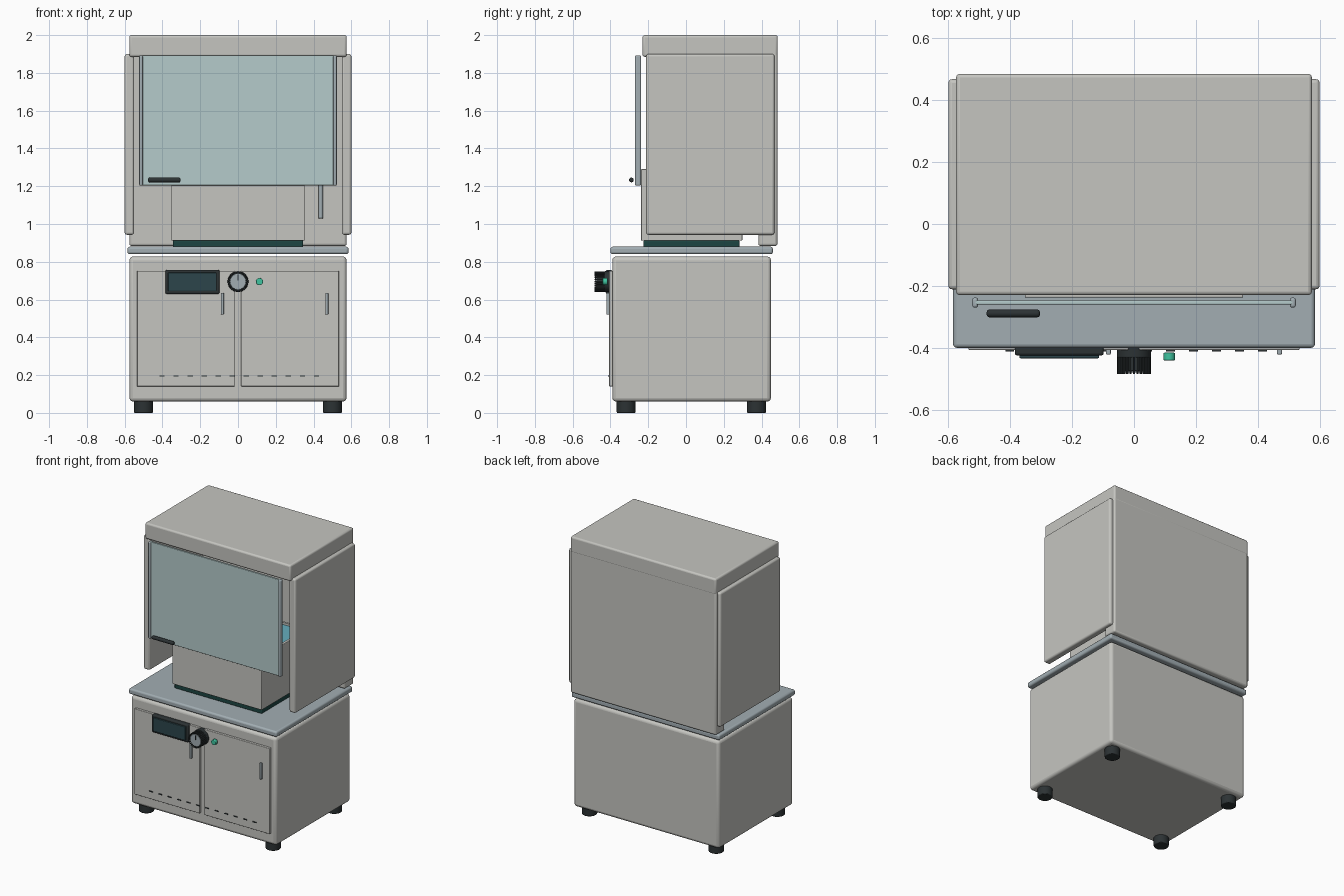
import bpy, math

if "Cube" in bpy.data.objects:
    bpy.data.objects.remove(bpy.data.objects["Cube"])

def mat(name, rgb):
    m = bpy.data.materials.new(name)
    m.diffuse_color = (*rgb, 1)
    m.use_nodes = True
    m.node_tree.nodes["Principled BSDF"].inputs["Base Color"].default_value = m.diffuse_color
    return m

BODY = mat("warm_grey", (0.56, 0.56, 0.53))
STEEL = mat("steel", (0.36, 0.42, 0.45))
DARK = mat("dark_plastic", (0.025, 0.032, 0.034))
SCREEN = mat("screen", (0.025, 0.06, 0.07))
TRAY = mat("tray_green", (0.012, 0.06, 0.055))
GLASS = mat("glass", (0.46, 0.60, 0.60))
LIQUID = mat("liquid", (0.13, 0.42, 0.52))
GREEN = mat("button_green", (0.05, 0.55, 0.35))

def finish(o, name, m, bevel, seg=3):
    o.name = name
    o.data.materials.append(m)
    if bevel:
        b = o.modifiers.new("bevel", 'BEVEL')
        b.width, b.segments, b.limit_method = bevel, seg, 'ANGLE'
        b.angle_limit = math.radians(40)
    bpy.ops.object.shade_smooth_by_angle(angle=math.radians(35))
    return o

def box(name, x, y, z, m=BODY, bevel=0.0):
    """Box from (min, max) ranges on each axis."""
    bpy.ops.mesh.primitive_cube_add(size=1)
    o = bpy.context.object
    for v in o.data.vertices:
        v.co = [r[0] if c < 0 else r[1] for c, r in zip(v.co, (x, y, z))]
    return finish(o, name, m, bevel)

def cyl(name, a, b, r, m, bevel=0.0, n=32):
    """Cylinder along one axis between the points a and b."""
    d = [q - p for p, q in zip(a, b)]
    axis = max(range(3), key=lambda i: abs(d[i]))
    rot = [(0, math.pi / 2, 0), (math.pi / 2, 0, 0), (0, 0, 0)][axis]
    bpy.ops.mesh.primitive_cylinder_add(vertices=n, radius=r, depth=abs(d[axis]),
        location=[(p + q) / 2 for p, q in zip(a, b)], rotation=rot)
    return finish(bpy.context.object, name, m, bevel)

# Lower cabinet, feet and worktop
box("cabinet", (-0.575, 0.575), (-0.39, 0.45), (0.06, 0.828), BODY, 0.02)
for x in (-0.5, 0.5):
    for y in (-0.317, 0.373):
        cyl("foot", (x, y, 0), (x, y, 0.065), 0.05, DARK, 0.005)
box("worktop", (-0.585, 0.585), (-0.40, 0.46), (0.84, 0.88), STEEL, 0.012)

# Doors with handles
for x0, x1, hx in ((-0.535, -0.018, -0.083), (0.016, 0.535, 0.47)):
    box("door", (x0, x1), (-0.407, -0.385), (0.14, 0.752), BODY, 0.004)
    box("door_handle", (hx - 0.008, hx + 0.008), (-0.422, -0.402), (0.52, 0.636), STEEL, 0.004)

# Row of vent slots
for i in range(12):
    x = -0.402 + i * 0.0743
    box("vent_slot", (x - 0.014, x + 0.014), (-0.412, -0.406), (0.193, 0.199), DARK)

# Display
box("display_bezel", (-0.385, -0.098), (-0.425, -0.39), (0.63, 0.757), DARK, 0.008)
box("display_screen", (-0.37, -0.113), (-0.434, -0.42), (0.645, 0.742), SCREEN, 0.003)

# Ribbed control knob
KZ = 0.695
cyl("knob_base", (0, -0.385, KZ), (0, -0.432, KZ), 0.055, DARK, 0.003, 48)
cyl("knob_body", (0, -0.43, KZ), (0, -0.475, KZ), 0.048, DARK, 0.002, 48)
for i in range(28):
    a = i * math.tau / 28
    x, z = 0.0505 * math.cos(a), KZ + 0.0505 * math.sin(a)
    cyl("knob_rib", (x, -0.43, z), (x, -0.485, z), 0.0038, DARK, 0, 8)
cyl("knob_cap", (0, -0.47, KZ), (0, -0.48, KZ), 0.042, STEEL, 0.002, 48)
box("knob_pointer", (-0.003, 0.003), (-0.483, -0.478), (KZ + 0.005, KZ + 0.036), DARK)

# Start button
cyl("start_button", (0.114, -0.416, KZ), (0.114, -0.441, KZ), 0.019, GREEN, 0.004)

# Open tank on a dark tray: top face inset and sunk, liquid inside
box("tray", (-0.345, 0.345), (-0.225, 0.283), (0.878, 0.913), TRAY, 0.006)
tank = box("tank", (-0.353, 0.353), (-0.238, 0.298), (0.912, 1.29), BODY, 0.004)
cut = box("tank_cutter", (-0.335, 0.335), (-0.22, 0.28), (1.2, 1.4))
cut.hide_render = True
cut.hide_viewport = True
bo = tank.modifiers.new("hollow", 'BOOLEAN')
bo.operation, bo.object, bo.solver = 'DIFFERENCE', cut, 'EXACT'
box("liquid", (-0.335, 0.335), (-0.22, 0.28), (1.195, 1.275), LIQUID)

# Hood: back, sides and roof
box("hood_back", (-0.575, 0.575), (0.383, 0.484), (0.884, 1.95), BODY, 0.012)
box("hood_roof", (-0.575, 0.575), (-0.23, 0.485), (1.885, 2.0), BODY, 0.012)
for s in (-1, 1):
    box("hood_side", sorted((s * 0.55, s * 0.6)), (-0.211, 0.468), (0.943, 1.9), BODY, 0.012)

# Supply pipe on the back wall
cyl("supply_pipe", (0.438, 0.36, 1.03), (0.438, 0.36, 1.5), 0.013, STEEL, 0.003)
cyl("pipe_mount", (0.438, 0.35, 1.47), (0.438, 0.4, 1.47), 0.013, STEEL)

# Sash window with side rails and a rod handle
box("sash_glass", (-0.515, 0.515), (-0.26, -0.247), (1.205, 1.893), GLASS, 0.003)
for s in (-1, 1):
    box("sash_rail", sorted((s * 0.504, s * 0.523)), (-0.27, -0.238), (1.203, 1.893), STEEL, 0.007)
cyl("sash_handle", (-0.476, -0.289, 1.233), (-0.304, -0.289, 1.233), 0.0125, DARK, 0.008)
